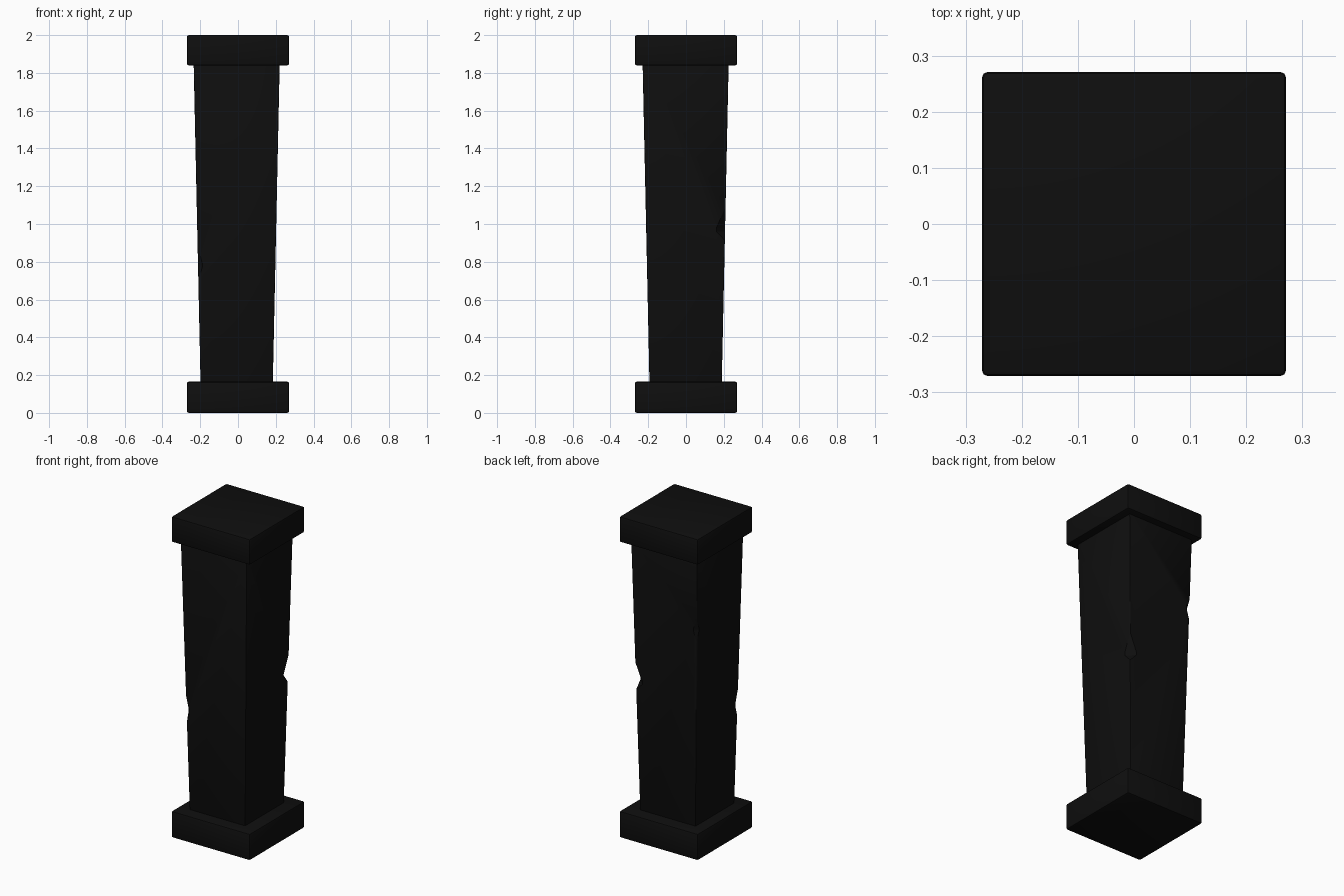
import bpy, bmesh, math
from mathutils import Vector

if "Cube" in bpy.data.objects:
    bpy.data.objects.remove(bpy.data.objects["Cube"], do_unlink=True)

COLOUR = (0.0045, 0.0045, 0.0045, 1)
stone = bpy.data.materials.new("black_stone")
stone.use_nodes = True
stone.diffuse_color = COLOUR
stone.node_tree.nodes["Principled BSDF"].inputs["Base Color"].default_value = COLOUR

BLOCK_HALF, BLOCK_TOP, CAP_BOTTOM, HEIGHT = 0.271, 0.165, 1.84, 2.0
FOOT_HALF, HEAD_HALF = 0.191, 0.228
CENTRE = Vector((-0.007, -0.002, 0))


def make_object(name, bm):
    bmesh.ops.recalc_face_normals(bm, faces=bm.faces)
    mesh = bpy.data.meshes.new(name)
    bm.to_mesh(mesh)
    bm.free()
    mesh.materials.append(stone)
    obj = bpy.data.objects.new(name, mesh)
    bpy.context.collection.objects.link(obj)
    return obj


def square_block(name, z0, z1, half0, half1, bevel, centre=Vector()):
    """Four-sided block that may taper, with softened edges."""
    bm = bmesh.new()
    bmesh.ops.create_cube(bm, size=2)
    for v in bm.verts:
        top = v.co.z > 0
        half = half1 if top else half0
        v.co = Vector((v.co.x * half, v.co.y * half, z1 if top else z0)) + centre
    bmesh.ops.bevel(bm, geom=bm.edges[:], offset=bevel, segments=2,
                    profile=0.5, affect='EDGES')
    return make_object(name, bm)


def apply_modifier(obj, mod):
    bpy.ops.object.select_all(action='DESELECT')
    bpy.context.view_layer.objects.active = obj
    obj.select_set(True)
    bpy.ops.object.modifier_apply(modifier=mod.name)


def chip(shaft, sx, sy, z_low, z_mid, z_high, depth):
    """Knock a wedge out of one vertical corner of the shaft."""
    t = (z_mid - BLOCK_TOP) / (CAP_BOTTOM - BLOCK_TOP)
    half = FOOT_HALF + (HEAD_HALF - FOOT_HALF) * t
    out = Vector((sx, sy, 0)).normalized()
    side = Vector((-out.y, out.x, 0))
    corner = CENTRE + out * half * math.sqrt(2)
    profile = [(-depth, z_mid - 0.01), (-depth, z_mid + 0.01),
               (0, z_high), (depth, 2 * z_high - z_mid),
               (depth, 2 * z_low - z_mid), (0, z_low)]
    bm = bmesh.new()
    rings = [[bm.verts.new(corner + out * r + side * s + Vector((0, 0, z)))
              for r, z in profile] for s in (-0.15, 0.15)]
    bm.faces.new(rings[0])
    bm.faces.new(rings[1])
    for i in range(len(profile)):
        j = (i + 1) % len(profile)
        bm.faces.new((rings[0][i], rings[0][j], rings[1][j], rings[1][i]))
    cutter = make_object("chip_cutter", bm)
    cutter.hide_render = True
    mod = shaft.modifiers.new("chip", 'BOOLEAN')
    mod.operation = 'DIFFERENCE'
    mod.solver = 'EXACT'
    mod.object = cutter
    apply_modifier(shaft, mod)
    bpy.data.objects.remove(cutter, do_unlink=True)


# Base and cap blocks
base = square_block("base_block", 0, BLOCK_TOP, BLOCK_HALF, BLOCK_HALF, 0.01)
cap = square_block("cap_block", CAP_BOTTOM, HEIGHT, BLOCK_HALF, BLOCK_HALF, 0.01)

# Shaft widening upwards, its ends sunk into the blocks
shaft = square_block("shaft", BLOCK_TOP - 0.02, CAP_BOTTOM + 0.02,
                     FOOT_HALF, HEAD_HALF, 0.004, CENTRE)

# Worn chips on three corners
chip(shaft, 1, 1, 0.91, 0.97, 1.08, 0.032)
chip(shaft, -1, -1, 0.69, 0.78, 0.87, 0.016)
chip(shaft, -1, 1, 1.31, 1.40, 1.46, 0.016)

# Smooth the softened edges, keep the corners crisp
bpy.ops.object.select_all(action='DESELECT')
for obj in (base, cap, shaft):
    obj.select_set(True)
bpy.context.view_layer.objects.active = shaft
bpy.ops.object.shade_smooth_by_angle(angle=math.radians(30))
